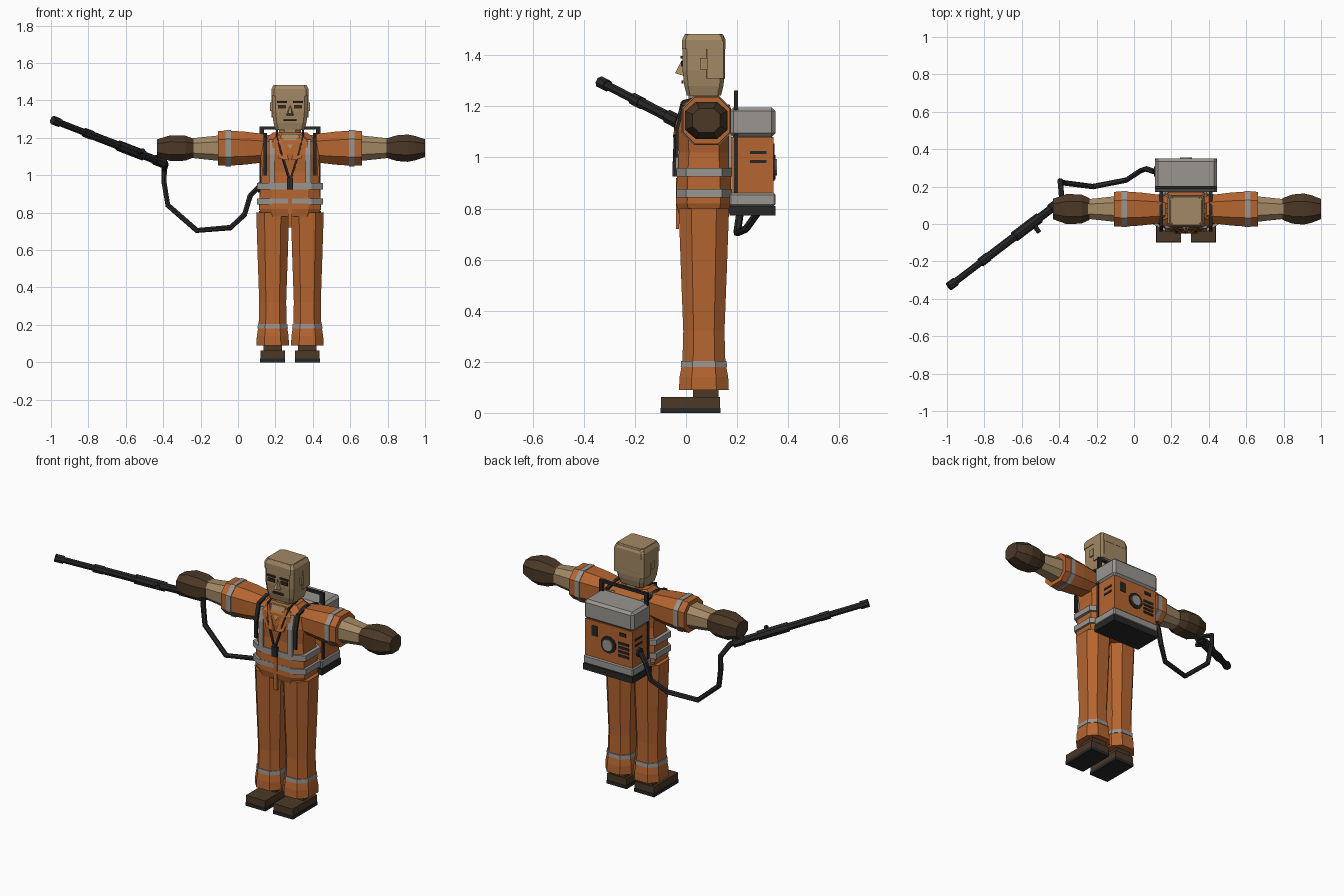
import bpy, bmesh, math
from mathutils import Vector, Matrix

default_cube = bpy.data.objects.get("Cube")
if default_cube:
    bpy.data.objects.remove(default_cube, do_unlink=True)

BODY_X = .278                        # the body stands off centre, the lance reaches sideways
BODY = Vector((0, .07))              # body axis, seen from above
ARM = Vector((.08, 1.145))           # arm axis, as depth and height
PACK = Vector((0, .26, 0))           # backpack axis
SIDES = {"left": 1, "right": -1}


def material(name, red, green, blue):
    mat = bpy.data.materials.new(name)
    mat.use_nodes = True
    mat.diffuse_color = (red, green, blue, 1)
    shader = mat.node_tree.nodes["Principled BSDF"]
    shader.inputs["Base Color"].default_value = mat.diffuse_color
    return mat


ORANGE = material("orange cloth", red=.46, green=.13, blue=.03)
SKIN = material("skin", red=.37, green=.25, blue=.13)
BROWN = material("brown leather", red=.07, green=.04, blue=.02)
GREY = material("light grey", red=.32, green=.3, blue=.28)
BLACK = material("black rubber", red=.02, green=.02, blue=.02)
DARK = material("dark brown", red=.04, green=.02, blue=.01)


def finish(name, mesh, mat):
    bmesh.ops.recalc_face_normals(mesh, faces=mesh.faces)
    data = bpy.data.meshes.new(name)
    mesh.to_mesh(data)
    mesh.free()
    data.materials.append(mat)
    part = bpy.data.objects.new(name, data)
    part.location.x = BODY_X
    bpy.context.collection.objects.link(part)


def bridge(name, mat, rings):
    """Closed skin over a row of equal rings."""
    mesh = bmesh.new()
    rings = [[mesh.verts.new(point) for point in ring] for ring in rings]
    for lower, upper in zip(rings, rings[1:]):
        for i in range(len(lower)):
            mesh.faces.new((lower[i - 1], lower[i], upper[i], upper[i - 1]))
    mesh.faces.new(rings[0])
    mesh.faces.new(rings[-1])
    finish(name, mesh, mat)


def octagon(centre, radius, ratio, corner):
    """Rectangle with cut corners; ratio is its second radius over its first."""
    quarter = [(1, corner), (corner, 1), (-corner, 1), (-1, corner)]
    ring = quarter + [(-a, -b) for a, b in quarter]
    return [centre + Vector((a * radius, b * radius * ratio)) for a, b in ring]


def upright(name, mat, sections, centre=BODY, ratio=1.0, corner=.5):
    """Loft of (height, radius) sections."""
    bridge(name, mat, [[(p.x, p.y, z) for p in octagon(centre, radius, ratio, corner)]
                       for z, radius in sections])


def limb(name, mat, side, sections, centre=ARM, ratio=1.0):
    """Sideways loft of (distance, radius) sections."""
    bridge(name, mat, [[(side * x, p.x, p.y) for p in octagon(centre, radius, ratio, .5)]
                       for x, radius in sections])


def box(name, mat, centre, size, bevel=0.0):
    mesh = bmesh.new()
    place = Matrix.Translation(centre) @ Matrix.Diagonal((*size, 1))
    bmesh.ops.create_cube(mesh, size=1, matrix=place)
    if bevel:
        bmesh.ops.bevel(mesh, geom=mesh.edges[:], offset=bevel, segments=1, affect="EDGES")
    finish(name, mesh, mat)


def tube(name, mat, path, radius, sides=8):
    """Tube of constant radius along a path."""
    path = [Vector(point) for point in path]
    across = (path[1] - path[0]).orthogonal()
    rings = []
    for i, point in enumerate(path):
        along = (path[min(i + 1, len(path) - 1)] - path[max(i - 1, 0)]).normalized()
        across = (across - along * across.dot(along)).normalized()
        other = along.cross(across)
        turns = [math.tau * k / sides for k in range(sides)]
        rings.append([point + radius * (across * math.cos(turn) + other * math.sin(turn))
                      for turn in turns])
    bridge(name, mat, rings)


def strap(name, mat, x, width, path, thickness=.012):
    """Flat strap along a path of (depth, height) points."""
    half = Vector((width / 2, 0, 0))
    rings = []
    for i, (y, z) in enumerate(path):
        before, after = path[max(i - 1, 0)], path[min(i + 1, len(path) - 1)]
        lift = Vector((0, before[1] - after[1], after[0] - before[0])).normalized()
        lift *= thickness / 2
        point = Vector((x, y, z))
        rings.append([point - half - lift, point + half - lift,
                      point + half + lift, point - half + lift])
    bridge(name, mat, rings)


def front_plate(name, mat, outline, thickness):
    """Thin shape on the chest, outlined by points."""
    back = [(x, y + thickness, z) for x, y, z in outline]
    bridge(name, mat, [outline, back])


# Jacket with reflective waist bands
upright("jacket", ORANGE, [(.78, .15), (.82, .165), (.92, .16), (1.02, .148), (1.11, .16),
                           (1.18, .15), (1.23, .09)], ratio=.66, corner=.6)
for height in (.86, .942):
    upright("waist_band", GREY, [(height - .017, .177), (height + .017, .177)],
            ratio=.61, corner=.65)
box("front_flap", ORANGE, centre=(0, -.034, .82), size=(.024, .012, .2))
box("buckle", BLACK, centre=(0, -.044, .955), size=(.034, .016, .06))
front_plate("open_neck", SKIN, [(-.05, -.01, 1.22), (.05, -.01, 1.22), (0, -.04, 1.14)],
            thickness=.03)


def clothe(label, side):
    # Reflective stripes, harness and lanyard
    front, back, chest, shoulder = -.035, .172, 1.11, 1.19
    for face, depth, inset in (("chest", front, .02), ("back", back, -.02)):
        strap(f"{label}_{face}_stripe", GREY, x=side * .098, width=.03,
              path=[(depth, .95), (depth, chest), (depth + inset, shoulder)])
    strap(f"{label}_harness", BLACK, x=side * .132, width=.02,
          path=[(front, 1), (front, chest), (-.01, 1.2), (BODY.y, 1.22), (back, 1.2)])
    tube(f"{label}_lanyard", BLACK, radius=.007, sides=4,
         path=[(side * .07, BODY.y, 1.24), (side * .07, -.01, 1.22), (side * .05, -.04, 1.13),
               (0, -.046, .97)])
    front_plate(f"{label}_lapel", ORANGE, thickness=.012, outline=[
        (side * .055, -.02, 1.22), (side * .085, -.01, 1.2),
        (side * .06, -.05, 1.09), (side * .005, -.05, 1.08)])

    # Trouser leg with its ankle band
    leg = BODY + Vector((side * .0925, 0))
    upright(f"{label}_trouser", ORANGE, [(.09, .087), (.14, .085), (.2, .075), (.32, .072),
                                         (.55, .08), (.8, .088)], centre=leg, ratio=1.12)
    upright(f"{label}_ankle_band", GREY, [(.18, .081), (.204, .079)], centre=leg, ratio=1.12)

    # Boot
    toe_to_heel = .235
    box(f"{label}_sole", BLACK, centre=(leg.x, .018, .01), size=(.134, toe_to_heel, .02))
    box(f"{label}_boot", BROWN, centre=(leg.x, .018, .04), size=(.13, toe_to_heel - .005, .044))
    box(f"{label}_boot_shaft", BROWN, centre=(leg.x, .077, .08), size=(.1, .1, .04))

    # Sleeve and forearm
    limb(f"{label}_sleeve", ORANGE, side, [(.09, .065), (.15, .077), (.24, .088), (.33, .094),
                                           (.385, .092)])
    limb(f"{label}_sleeve_band", GREY, side, [(.315, .097), (.345, .097)])
    limb(f"{label}_forearm", SKIN, side, [(.38, .068), (.53, .052)])


for label, side in SIDES.items():
    clothe(label, side)

# Gloves: one open, one closed on the lance
limb("open_glove", BROWN, SIDES["left"], [(.515, .058), (.57, .078), (.63, .083), (.67, .074),
                                          (.722, .054)], ratio=.88)
limb("gripping_glove", BROWN, SIDES["right"], [(.515, .058), (.56, .078), (.64, .08),
                                               (.71, .055)], ratio=.86)

# Head, hair and neck
upright("neck", SKIN, [(1.16, .06), (1.27, .06)])
upright("head", SKIN, [(1.243, .077), (1.28, .088), (1.34, .096), (1.455, .096), (1.484, .084)],
        ratio=.87, corner=.8)
upright("back_hair", SKIN, [(1.31, .1), (1.45, .1), (1.476, .09)],
        centre=Vector((0, .115)), ratio=.38, corner=.85)
upright("top_hair", SKIN, [(1.425, .1), (1.46, .1), (1.482, .088)], ratio=.85, corner=.85)

# Face
bridge("nose", SKIN, [[(-.02, -.01, 1.32), (.02, -.01, 1.32), (0, -.01, 1.38)],
                      [(-.01, -.043, 1.33), (.01, -.043, 1.33), (0, -.017, 1.38)]])
box("mouth", DARK, centre=(0, -.013, 1.295), size=(.068, .008, .012))
for label, side in SIDES.items():
    box(f"{label}_eyebrow", DARK, centre=(side * .043, -.018, 1.392), size=(.054, .008, .01))
    box(f"{label}_eye", DARK, centre=(side * .043, -.016, 1.367), size=(.044, .008, .02))
    box(f"{label}_ear", SKIN, centre=(side * .1, BODY.y, 1.367), size=(.012, .03, .045))


# Backpack, stacked from the bottom up
def pack_layer(name, mat, bottom, top, width=.332, depth=.18, bevel=0.0):
    middle = PACK + Vector((0, 0, (bottom + top) / 2))
    box(name, mat, middle, (width, depth, top - bottom), bevel)


pack_layer("pack_bottom", BLACK, bottom=.772, top=.81)
pack_layer("pack_base", GREY, bottom=.81, top=.86, bevel=.006)
pack_layer("pack_body", ORANGE, bottom=.86, top=1.08, width=.316, depth=.164)
pack_layer("pack_lid", GREY, bottom=1.08, top=1.196, bevel=.015)

# Carrying frame and side slots
for label, side in SIDES.items():
    box(f"{label}_frame_post", BLACK, centre=(side * .15, .196, 1.06), size=(.024, .016, .4))
    for height in (.985, 1.02):
        box(f"{label}_side_slot", BLACK, centre=(side * .158, .283, height),
            size=(.008, .065, .012))
box("frame_bar", BLACK, centre=(0, .196, 1.254), size=(.324, .016, .016))


# Controls on the back of the pack
def control(name, x, z, width, height):
    box(name, BLACK, centre=(x, PACK.y + .082, z), size=(width, .009, height))


for row in range(4):
    control("back_slot", x=-.1, z=.915 + row * .025, width=.07, height=.014)
control("switch_panel", x=.093, z=1.02, width=.037, height=.06)
control("warning_lamp", x=-.093, z=1.045, width=.045, height=.02)
for name, mat, radius, end in (("dial_ring", BLACK, .05, .35), ("dial", GREY, .034, .356)):
    tube(name, mat, [(0, PACK.y, .962), (0, end, .962)], radius, sides=12)

# Lance: a thin barrel with thicker collars, placed by fractions of its length
grip = Vector((-.385 - BODY_X, .125, 1.06))
tip = Vector((-.99 - BODY_X, -.335, 1.295))


def lance_part(name, start, end, radius):
    tube(name, BLACK, [grip.lerp(tip, start), grip.lerp(tip, end)], radius)


lance_part("lance_barrel", start=0, end=.99, radius=.018)
lance_part("lance_grip", start=.02, end=.1, radius=.028)
lance_part("lance_body", start=.05, end=.65, radius=.022)
lance_part("lance_sleeve", start=.2, end=.42, radius=.029)
lance_part("lance_collar", start=.65, end=.72, radius=.025)
lance_part("lance_nozzle", start=.94, end=1, radius=.024)
knob = grip.lerp(tip, .26)
tube("lance_knob", BLACK, [knob, knob + Vector((.035, -.05, .01))], radius=.014, sides=6)

# Hose from the lance to the pack
port = Vector((-.17, .28, .935))
hang = [(-.395, .235, 1.03), (-.395, .23, .96), (-.375, .22, .84), (-.22, .2, .705),
        (-.04, .235, .72), (.035, .285, .79), (.065, .295, .89)]
tube("hose", BLACK, [grip, *[(x - BODY_X, y, z) for x, y, z in hang], port],
     radius=.015, sides=6)
tube("hose_port", BLACK, [port, port + Vector((.03, 0, 0))], radius=.027)
